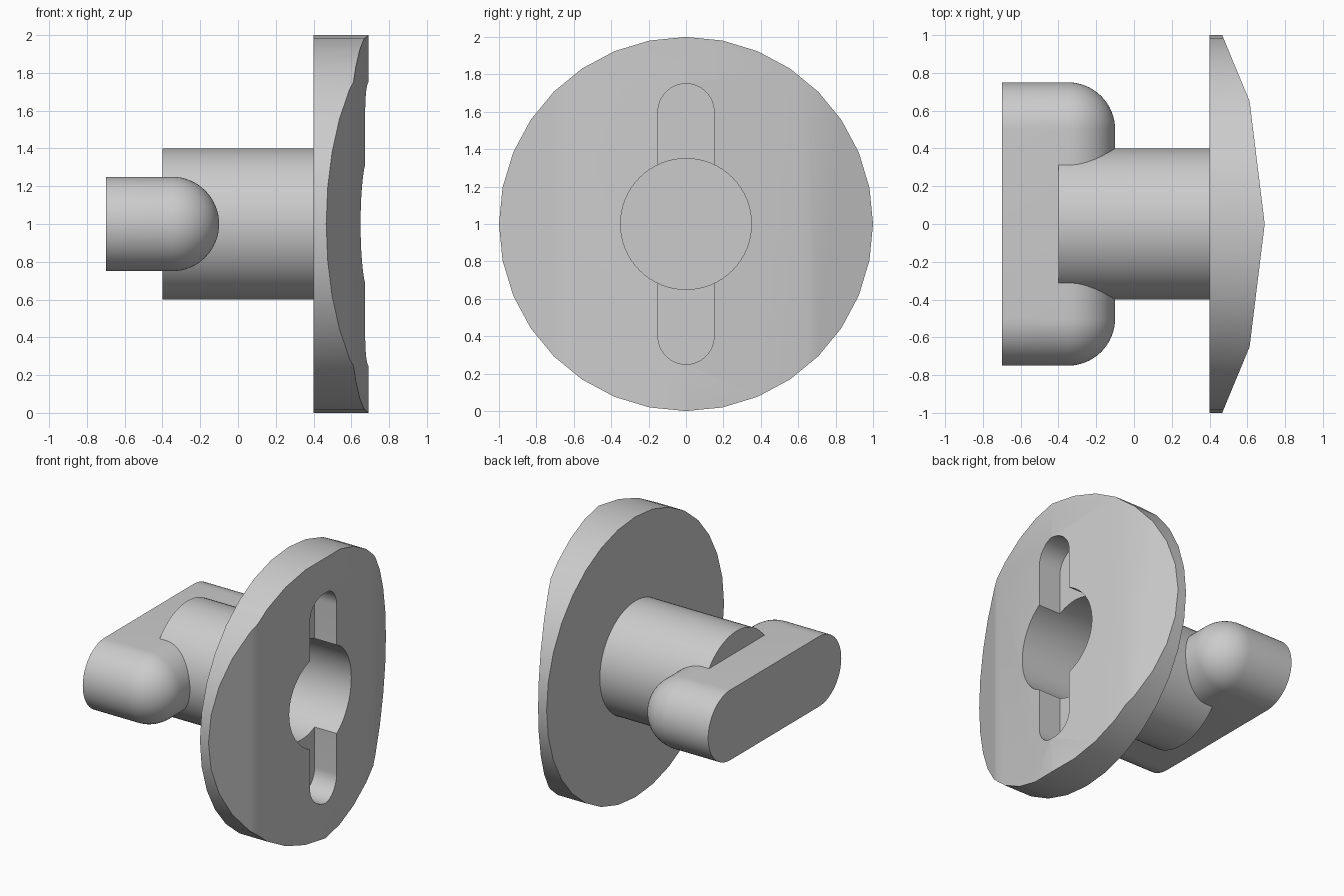
import bpy, bmesh, math
from mathutils import Vector

cube = bpy.data.objects.get("Cube")
if cube:
    bpy.data.objects.remove(cube, do_unlink=True)

grey = bpy.data.materials.new("plain grey")
grey.use_nodes = True
colour = (0.6, 0.6, 0.6, 1)
grey.diffuse_color = colour
grey.node_tree.nodes["Principled BSDF"].inputs["Base Color"].default_value = colour


def outline(x, r, half, axis, n):
    """Circle (half = 0) or stadium outline facing +x, stretched along axis."""
    pts = []
    start = 0 if axis == "z" else -math.pi / 2
    for side in (1, -1):
        shift = Vector((0, 0, side * half)) if axis == "z" else Vector((0, side * half, 0))
        for i in range(n // 2 + 1):
            a = start + math.pi * i / (n // 2) + (0 if side > 0 else math.pi)
            pts.append(Vector((x, r * math.cos(a), 1 + r * math.sin(a))) + shift)
    return pts


def loft(levels, half=0, axis="z", n=64):
    """Solid skinned through (x, radius) levels."""
    bm = bmesh.new()
    rings = [[bm.verts.new(p) for p in outline(x, r, half, axis, n)] for x, r in levels]
    count = len(rings[0])
    for a, b in zip(rings, rings[1:]):
        for i in range(count):
            j = (i + 1) % count
            bm.faces.new((a[i], a[j], b[j], b[i]))
    for ring, (x, r) in ((rings[0], levels[0]), (rings[-1], levels[-1])):
        if r > 0:
            bm.faces.new(ring)
    bmesh.ops.remove_doubles(bm, verts=bm.verts, dist=0.0001)
    bmesh.ops.recalc_face_normals(bm, faces=bm.faces)
    return bm


def add(name, bm):
    mesh = bpy.data.meshes.new(name)
    bm.to_mesh(mesh)
    bm.free()
    mesh.materials.append(grey)
    obj = bpy.data.objects.new(name, mesh)
    bpy.context.collection.objects.link(obj)
    return obj


def activate(obj):
    bpy.ops.object.select_all(action="DESELECT")
    obj.select_set(True)
    bpy.context.view_layer.objects.active = obj


def carve(obj, bm):
    cutter = add("cutter", bm)
    cutter.hide_render = True
    activate(obj)
    mod = obj.modifiers.new("carve", "BOOLEAN")
    mod.operation = "DIFFERENCE"
    mod.solver = "EXACT"
    mod.object = cutter
    bpy.ops.object.modifier_apply(modifier=mod.name)
    bpy.data.objects.remove(cutter, do_unlink=True)


# Disc with a faceted, crowned outer face
bm = loft([(0.4, 1), (0.9, 1)], n=32)
for side in (1, -1):
    for point, normal in (((0.692, 0, 0), (0.65, 0.08, 0)),
                          ((0.612, 0.65, 0), (0.35, 0.145, 0))):
        cut = bmesh.ops.bisect_plane(
            bm, geom=bm.verts[:] + bm.edges[:] + bm.faces[:],
            plane_co=Vector((point[0], side * point[1], 0)),
            plane_no=Vector((normal[0], side * normal[1], 0)), clear_outer=True)
        edges = [e for e in cut["geom_cut"] if isinstance(e, bmesh.types.BMEdge)]
        bmesh.ops.edgeloop_fill(bm, edges=edges)
bmesh.ops.recalc_face_normals(bm, faces=bm.faces)
disc = add("disc", bm)

# Keyhole: round bore plus a shallow vertical slot
carve(disc, loft([(0.2, 0.35), (1, 0.35)]))
carve(disc, loft([(0.5, 0.15), (1, 0.15)], half=0.6))

# Hollow stem with a closed inner end
stem = add("stem", loft([(-0.4, 0.4), (0.42, 0.4), (0.42, 0.35), (-0.05, 0.35)]))

# Crossbar with rounded inner side
steps = 16
dome = [(-0.35 + 0.25 * math.sin(t), 0.25 * math.cos(t) if i < steps else 0)
        for i, t in enumerate(math.pi / 2 * k / steps for k in range(steps + 1))]
crossbar = add("crossbar", loft([(-0.7, 0.25)] + dome, half=0.5, axis="y"))

for obj in (disc, stem, crossbar):
    activate(obj)
    bpy.ops.object.shade_smooth_by_angle(angle=math.radians(30))
